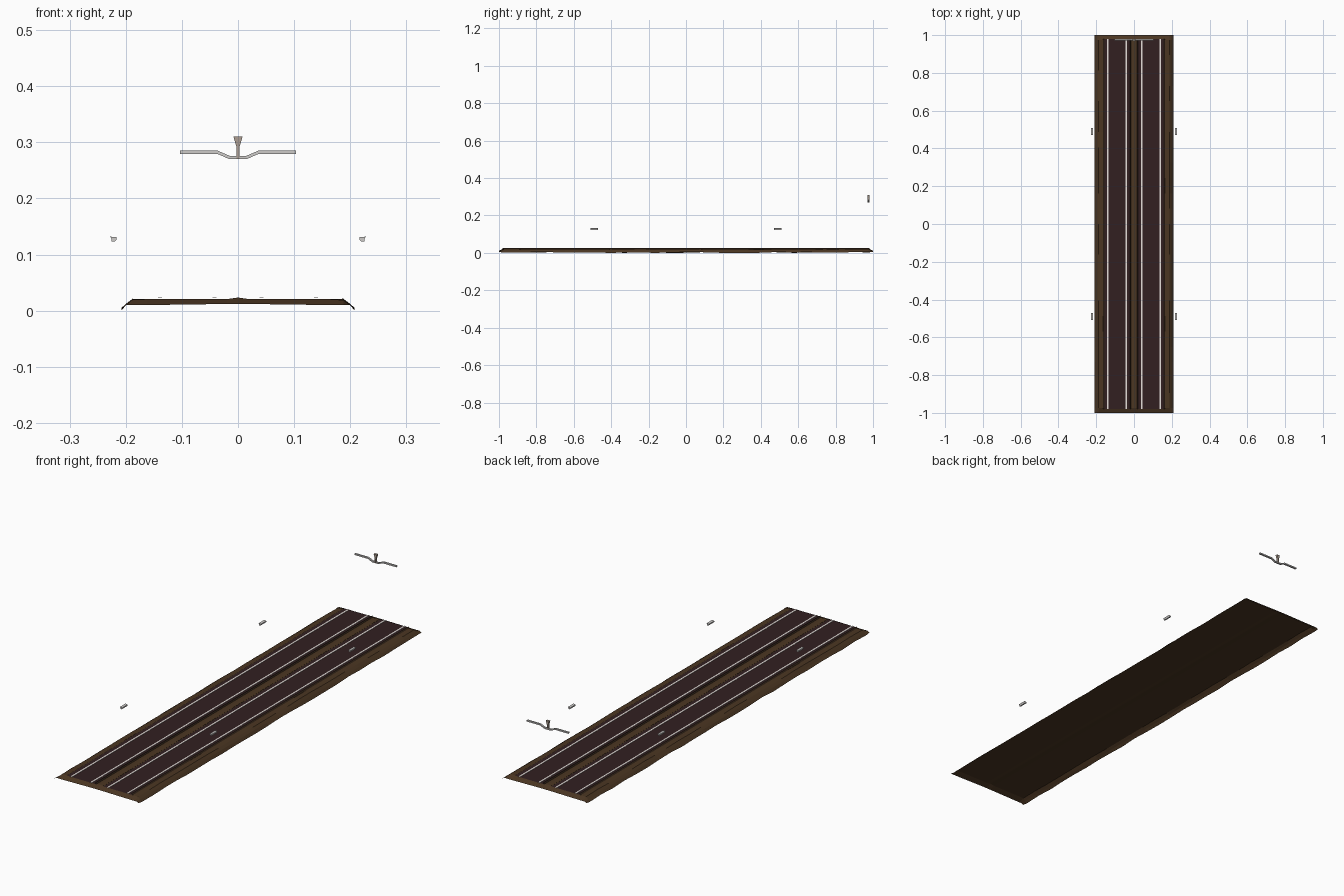
import bpy, bmesh, random

if "Cube" in bpy.data.objects:
    bpy.data.objects.remove(bpy.data.objects["Cube"])

random.seed(4)


def material(name, rgb):
    m = bpy.data.materials.new(name)
    lin = [((c / 255 + 0.055) / 1.055) ** 2.4 for c in rgb]
    m.diffuse_color = (*lin, 1)
    m.use_nodes = True
    m.node_tree.nodes["Principled BSDF"].inputs["Base Color"].default_value = m.diffuse_color
    return m


BROWN = material("ballast brown", (75, 54, 34))
DARK = material("dark gravel edge", (44, 31, 21))
BED = material("sleeper red brown", (50, 32, 33))
RAIL = material("rail pale grey", (238, 230, 226))
GREY = material("metal light grey", (205, 203, 201))
TAUPE = material("insulator taupe", (172, 158, 146))


def make(name, bm, *mats):
    me = bpy.data.meshes.new(name)
    bm.to_mesh(me)
    bm.free()
    for m in mats:
        me.materials.append(m)
    ob = bpy.data.objects.new(name, me)
    bpy.context.collection.objects.link(ob)
    return ob


def loft(name, xs_zs, y0, y1, mat, closed=True):
    """Extrude an x/z profile along y."""
    bm = bmesh.new()
    a = [bm.verts.new((x, y0, z)) for x, z in xs_zs]
    b = [bm.verts.new((x, y1, z)) for x, z in xs_zs]
    n = len(a)
    for i in range(n if closed else n - 1):
        j = (i + 1) % n
        bm.faces.new((a[i], a[j], b[j], b[i]))
    if closed:
        bm.faces.new(a)
        bm.faces.new(b)
        bmesh.ops.recalc_face_normals(bm, faces=bm.faces)
    return make(name, bm, mat)


# Ballast bed: open shell with sloping, slightly uneven shoulders and ends
half = [(0.208, 0.003), (0.199, 0.012), (0.188, 0.0205), (0.163, 0.0205), (0.02, 0.0205)]
profile = [(-x, z) for x, z in half] + [(0, 0.0235)] + [(x, z) for x, z in reversed(half)]
ys = [-1, -0.975] + [-0.975 + 1.95 * i / 24 for i in range(1, 24)] + [0.975, 1]
bm = bmesh.new()
rows = []
for y in ys:
    end = abs(y) == 1
    row = []
    for x, z in profile:
        if end:
            z = min(z, 0.010 if abs(x) > 0.05 else 0.012)
            z = max(z, 0.005)
        elif abs(x) > 0.2:
            z = random.uniform(0, 0.005)
        elif abs(x) > 0.18:
            z += random.uniform(-0.002, 0.001)
        row.append(bm.verts.new((x, y, z)))
    rows.append(row)
for r, s in zip(rows, rows[1:]):
    for i in range(len(r) - 1):
        bm.faces.new((r[i], r[i + 1], s[i + 1], s[i]))
make("ballast_bed", bm, BROWN)

# Two tracks: sleeper bed, thin upturned gravel edges and a pair of rails
for side, tag in ((-1, "left"), (1, "right")):
    xs = [(0.160, 0.0222), (0.021, 0.0222)]
    if side < 0:
        xs.reverse()
    loft(f"sleeper_bed_{tag}", [(side * x, z) for x, z in reversed(xs)],
         -0.98, 0.98, BED, closed=False)
    for n, (xa, xb) in enumerate(((0.164, 0.157), (0.017, 0.022))):
        loft(f"gravel_edge_{tag}_{n}", [(side * xa, 0.0215), (side * xb, 0.0262)],
             -0.98, 0.98, DARK, closed=False)
    for n, x in enumerate((0.139, 0.042)):
        c = side * x
        loft(f"rail_{tag}_{n}", [(c - 0.0038, 0.0223), (c + 0.0038, 0.0223),
                                 (c + 0.0038, 0.0236), (c - 0.0038, 0.0236)],
             -0.98, 0.98, RAIL)

# Four floating side clamps
for side in (-1, 1):
    for y in (-0.49, 0.49):
        prof = [(0.2165, 0.131), (0.217, 0.126), (0.219, 0.1235),
                (0.225, 0.1235), (0.2255, 0.128), (0.228, 0.132)]
        loft("side_clamp", [(side * x, z) for x, z in prof],
             y - 0.0195, y + 0.0195, GREY)

# Overhead cross bar with a dipped middle
path = [(-0.103, 0.2825), (-0.037, 0.2825), (-0.015, 0.273),
        (0.015, 0.273), (0.037, 0.2825), (0.103, 0.2825)]
bar = [(x, z + 0.003) for x, z in path] + [(x, z - 0.003) for x, z in reversed(path)]
loft("cross_bar", bar, 0.971, 0.979, GREY)

# Flared centre post standing on the bar
post = [(-0.0025, 0.2705), (0.0025, 0.2705), (0.0025, 0.291), (0.008, 0.31),
        (-0.008, 0.31), (-0.0025, 0.291)]
loft("centre_post", post, 0.97, 0.98, TAUPE)
